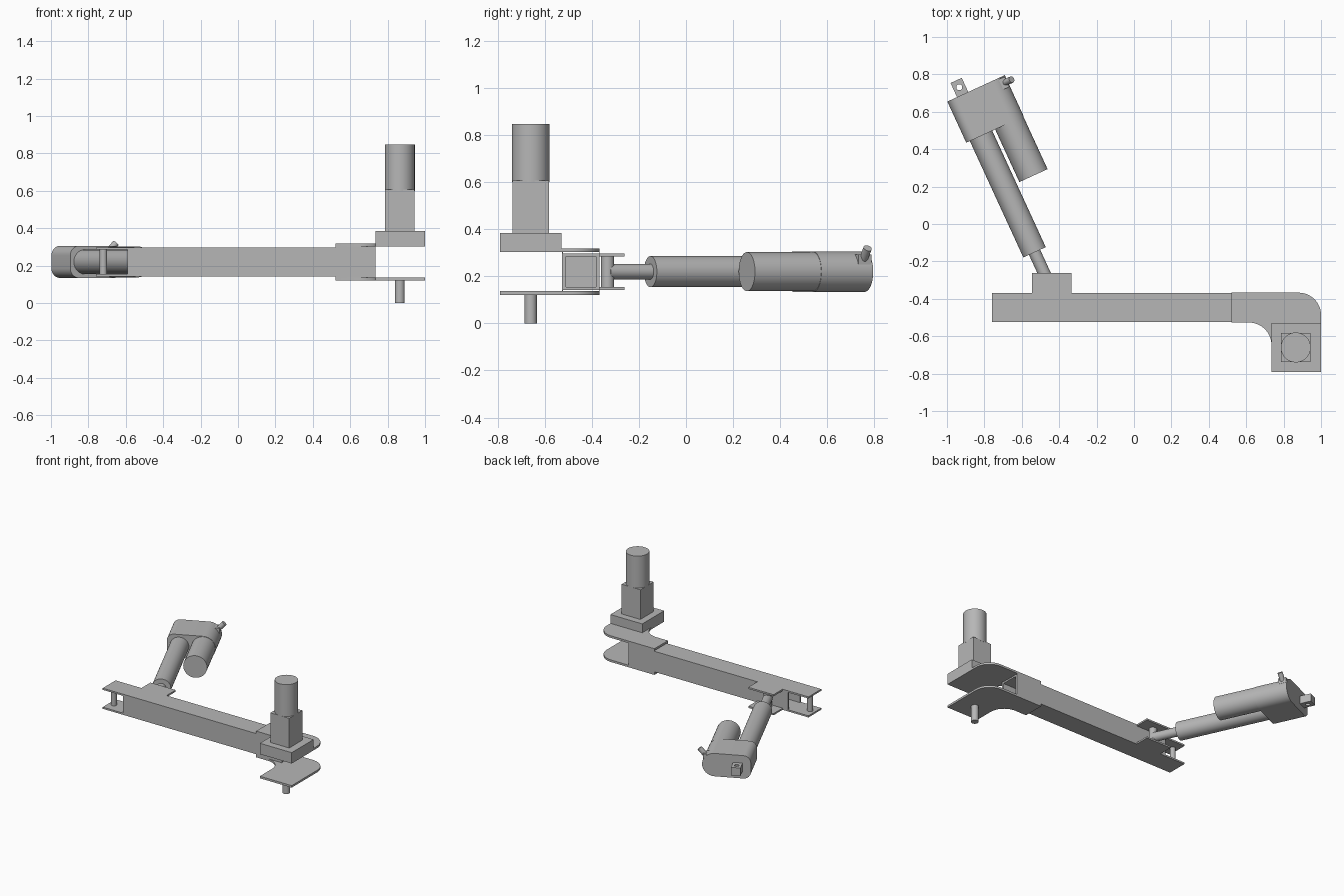
import bpy, bmesh, math
from mathutils import Vector, Matrix

cube = bpy.data.objects.get("Cube")
if cube:
    bpy.data.objects.remove(cube)

grey = bpy.data.materials.new("plain grey")
grey.use_nodes = True
GREY = (0.47, 0.47, 0.47, 1)
grey.diffuse_color = GREY
grey.node_tree.nodes["Principled BSDF"].inputs["Base Color"].default_value = GREY

MID = 0.22  # height of the beam and actuator centre line
# Actuator frame: local x runs across, y along the actuator, z up from its pin
TILT = math.radians(24.7)
ACT = Matrix.Translation((-0.448, -0.333, MID)) @ Matrix.Rotation(TILT, 4, 'Z')


def finish(name, bm, frame=Matrix(), smooth=False):
    bmesh.ops.recalc_face_normals(bm, faces=bm.faces)
    mesh = bpy.data.meshes.new(name)
    bm.to_mesh(mesh)
    bm.free()
    ob = bpy.data.objects.new(name, mesh)
    bpy.context.collection.objects.link(ob)
    ob.matrix_world = frame
    mesh.materials.append(grey)
    if smooth:
        bpy.ops.object.select_all(action='DESELECT')
        ob.select_set(True)
        bpy.context.view_layer.objects.active = ob
        bpy.ops.object.shade_smooth_by_angle(angle=math.radians(35))
    return ob


def box(name, lo, hi, frame=Matrix()):
    lo, hi = Vector(lo), Vector(hi)
    bm = bmesh.new()
    m = Matrix.Translation((lo + hi) / 2) @ Matrix.Diagonal((*(hi - lo), 1))
    bmesh.ops.create_cube(bm, size=1, matrix=m)
    return finish(name, bm, frame)


def rod(name, a, b, r, frame=Matrix(), segments=40):
    a, b = Vector(a), Vector(b)
    bm = bmesh.new()
    m = Matrix.Translation((a + b) / 2) @ (b - a).to_track_quat('Z', 'Y').to_matrix().to_4x4()
    bmesh.ops.create_cone(bm, cap_ends=True, segments=segments, radius1=r, radius2=r,
                          depth=(b - a).length, matrix=m)
    return finish(name, bm, frame, True)


def slab(name, outline, lo, hi, frame=Matrix(), smooth=False):
    bm = bmesh.new()
    face = bm.faces.new([bm.verts.new((x, y, lo)) for x, y in outline])
    out = bmesh.ops.extrude_face_region(bm, geom=[face])
    bmesh.ops.translate(bm, vec=(0, 0, hi - lo),
                        verts=[v for v in out["geom"] if isinstance(v, bmesh.types.BMVert)])
    return finish(name, bm, frame, smooth)


def arc(cx, cy, r, start, end, n=12):
    angles = [math.radians(start + (end - start) * i / n) for i in range(n + 1)]
    return [(cx + r * math.cos(t), cy + r * math.sin(t)) for t in angles]


# Outlines of the beam flange with its side bracket, and of the elbow plate
BACK, FRONT = -0.37, -0.523
flange = [(-0.76, FRONT), (0.735, FRONT), (0.735, BACK), (-0.335, BACK),
          (-0.335, -0.262), (-0.545, -0.262), (-0.545, BACK), (-0.76, BACK)]
elbow = ([(0.52, -0.367)] + arc(0.88, -0.487, 0.12, 90, 0) + [(1, -0.79), (0.735, -0.79)]
         + arc(0.615, -0.647, 0.12, 0, 90) + [(0.52, -0.527)])

# Flanges and elbow plates, mirrored about the centre line
for side, label in ((1, "upper"), (-1, "lower")):
    slab(label + "_beam_flange", flange, *sorted((MID + side * 0.065, MID + side * 0.0775)))
    slab(label + "_elbow_plate", elbow, *sorted((MID + side * 0.083, MID + side * 0.0985)), smooth=True)

# Beam webs and sleeve cheeks
for label, y, out in (("front", FRONT, -0.004), ("back", BACK, 0.003)):
    inner = y + (0.012 if label == "front" else -0.012)
    box(label + "_beam_web", (-0.59, min(y, inner), MID - 0.07), (0.735, max(y, inner), MID + 0.07))
    box(label + "_sleeve_cheek", (0.52, min(y, y + out), MID - 0.09),
        (0.735, max(y, y + out), MID + 0.09))
box("beam_diaphragm", (0.05, -0.515, MID - 0.07), (0.06, -0.378, MID + 0.07))

# Pins between the flanges
rod("end_pin", (-0.72, -0.447, MID - 0.07), (-0.72, -0.447, MID + 0.07), 0.02)
rod("bracket_pin", (-0.448, -0.333, MID - 0.07), (-0.448, -0.333, MID + 0.07), 0.028)

# Upright drive motor with gearbox and output shaft
mx, my = 0.865, -0.66
box("gearbox_base", (0.735, -0.79, 0.31), (1, -0.53, 0.385))
box("gearbox_tower", (mx - 0.078, my - 0.078, 0.38), (mx + 0.078, my + 0.078, 0.608))
rod("drive_motor", (mx, my, 0.6), (mx, my, 0.848), 0.08)
rod("output_shaft", (mx, my, 0), (mx, my, 0.13), 0.026)

# Linear actuator
rod("actuator_rod", (0, 0, 0), (0, 0.25, 0), 0.033, ACT)
rod("actuator_tube", (0, 0.2, 0), (0, 0.9, 0), 0.066, ACT)
rod("actuator_motor", (0.166, 0.575, 0), (0.166, 0.9, 0), 0.083, ACT)

# Housing: cross-section drawn across and up, extruded along the actuator
section = (arc(0.165, 0, 0.086, -90, 90, 20) + arc(-0.035, 0.034, 0.052, 90, 180, 8)
           + arc(-0.035, -0.034, 0.052, 180, 270, 8))
slab("actuator_housing", section, -1.127, -0.885, ACT @ Matrix.Rotation(math.pi / 2, 4, 'X'), True)

# Rear lug with a cross hole
lug = box("rear_lug", (-0.03, 1.12, -0.03), (0.036, 1.21, 0.03), ACT)
hole = rod("lug_hole_cutter", (0.003, 1.17, -0.1), (0.003, 1.17, 0.1), 0.016, ACT, 24)
hole.hide_render = True
hole.hide_set(True)
cut = lug.modifiers.new("hole", 'BOOLEAN')
cut.object = hole
cut.solver = 'EXACT'

# Cable outlet on the housing corner
box("cable_socket", (0.195, 1.06, 0.03), (0.247, 1.12, 0.072), ACT)
rod("cable_outlet", (0.215, 1.09, 0.035), (0.275, 1.09, 0.1), 0.018, ACT, 24)
